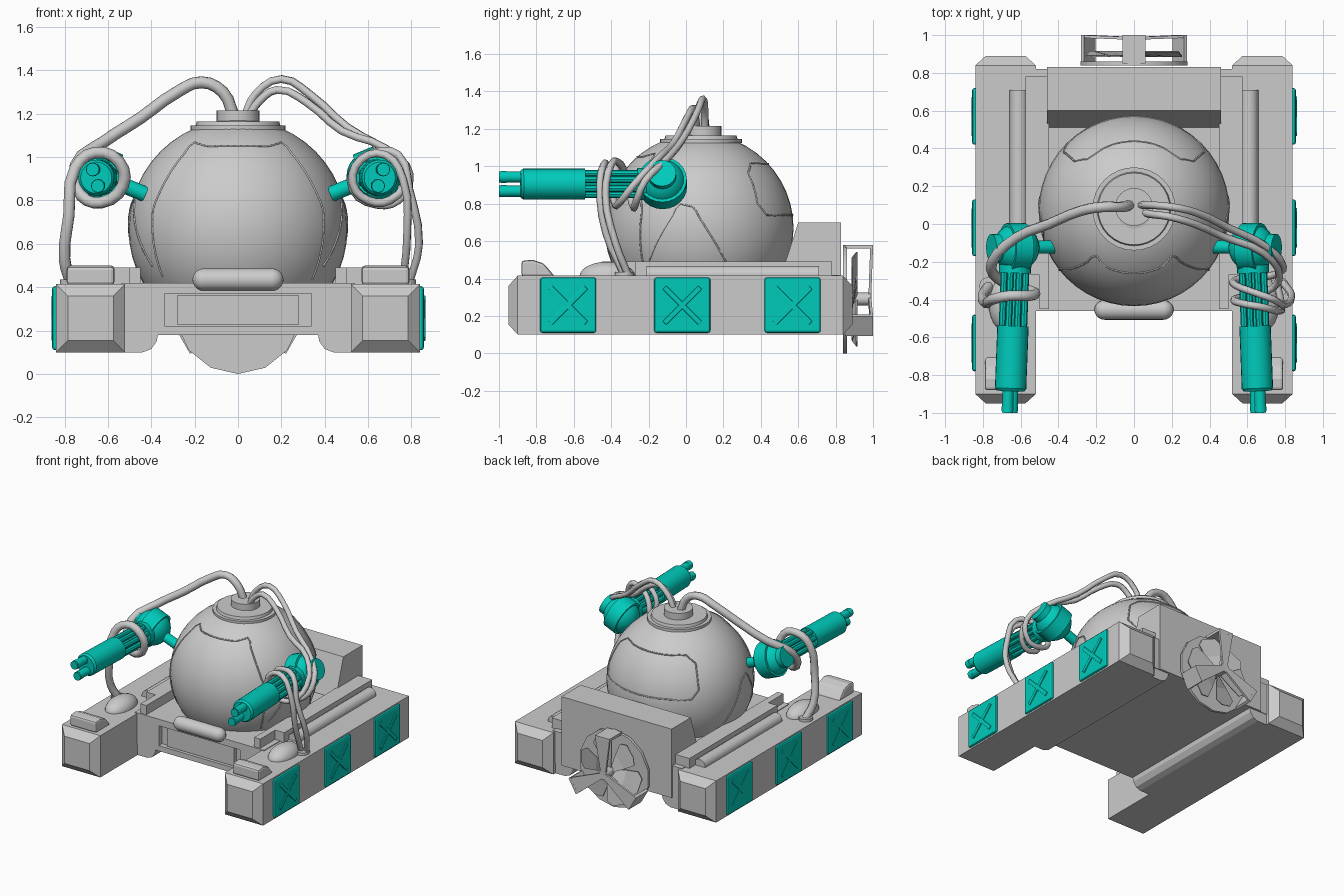
import bpy, bmesh, math
from mathutils import Vector, Matrix

if "Cube" in bpy.data.objects:
    bpy.data.objects.remove(bpy.data.objects["Cube"])

TEAL = bpy.data.materials.new("teal")
TEAL.diffuse_color = (0.0, 0.6, 0.5, 1)
TEAL.use_nodes = True
TEAL.node_tree.nodes["Principled BSDF"].inputs["Base Color"].default_value = TEAL.diffuse_color


def add(name, bm, mat=None, bevel=0, smooth=False):
    bmesh.ops.recalc_face_normals(bm, faces=bm.faces[:])
    me = bpy.data.meshes.new(name)
    bm.to_mesh(me)
    bm.free()
    ob = bpy.data.objects.new(name, me)
    bpy.context.collection.objects.link(ob)
    if mat:
        me.materials.append(mat)
    if bevel:
        m = ob.modifiers.new("bevel", 'BEVEL')
        m.width, m.segments = bevel, 2
    if smooth:
        bpy.ops.object.select_all(action='DESELECT')
        ob.select_set(True)
        bpy.context.view_layer.objects.active = ob
        bpy.ops.object.shade_smooth_by_angle(angle=math.radians(35))
    return ob


def loft(name, rings, **kw):
    bm = bmesh.new()
    vs = [[bm.verts.new(p) for p in r] for r in rings]
    n = len(vs[0])
    for a, b in zip(vs, vs[1:]):
        for i in range(n):
            bm.faces.new((a[i], a[(i + 1) % n], b[(i + 1) % n], b[i]))
    bm.faces.new(vs[0])
    bm.faces.new(vs[-1])
    return add(name, bm, **kw)


def box(name, x, y, z, **kw):
    return loft(name, [[(x[0], v, z[0]), (x[1], v, z[0]), (x[1], v, z[1]), (x[0], v, z[1])] for v in y], **kw)


def side_prism(name, x, yz, **kw):
    return loft(name, [[(v, p, q) for p, q in yz] for v in x], **kw)


def rod(name, a, b, r, n=20, r2=None, **kw):
    a, b = Vector(a), Vector(b)
    bm = bmesh.new()
    rot = (b - a).to_track_quat('Z', 'Y').to_matrix().to_4x4()
    bmesh.ops.create_cone(bm, cap_ends=True, segments=n, radius1=r, radius2=r if r2 is None else r2,
                          depth=(b - a).length, matrix=Matrix.Translation((a + b) / 2) @ rot)
    return add(name, bm, smooth=True, **kw)


def ball(name, c, size, seg=32, cut=None, **kw):
    bm = bmesh.new()
    bmesh.ops.create_uvsphere(bm, u_segments=seg, v_segments=seg // 2, radius=1,
                              matrix=Matrix.Translation(c) @ Matrix.Diagonal((*size, 1)))
    if cut is not None:
        bmesh.ops.bisect_plane(bm, geom=bm.verts[:] + bm.edges[:] + bm.faces[:],
                               plane_co=(0, 0, cut), plane_no=(0, 0, -1), clear_outer=True)
    return add(name, bm, smooth=True, **kw)


def tube(name, pts, r, cyclic=False, res=3, sides=1):
    cu = bpy.data.curves.new(name, 'CURVE')
    cu.dimensions, cu.bevel_depth, cu.bevel_resolution = '3D', r, sides
    cu.resolution_u, cu.use_fill_caps = res, True
    sp = cu.splines.new('BEZIER')
    sp.bezier_points.add(len(pts) - 1)
    for bp, p in zip(sp.bezier_points, pts):
        bp.co = p
        bp.handle_left_type = bp.handle_right_type = 'AUTO'
    sp.use_cyclic_u = cyclic
    ob = bpy.data.objects.new(name, cu)
    bpy.context.collection.objects.link(ob)
    bpy.ops.object.select_all(action='DESELECT')
    ob.select_set(True)
    bpy.context.view_layer.objects.active = ob
    bpy.ops.object.convert(target='MESH')


# centre hull with a recessed front grille
hull = box("hull", (-.54, .54), (-.46, .82), (.18, .42))
cutter = box("grille_cutter", (-.34, .34), (-.6, -.42), (.22, .37))
cutter.hide_render = True
cutter.hide_viewport = True
m = hull.modifiers.new("grille", 'BOOLEAN')
m.object, m.solver = cutter, 'EXACT'
box("grille_panel", (-.28, .28), (-.445, -.41), (.225, .365))
rod("front_cushion", (-.155, -.455, .435), (.155, -.455, .435), .052)
for s in (-1, 1):
    ball("cushion_end", (s * .155, -.455, .435), (.055, .052, .052), 20)
side_prism("engine_box", (-.46, .46), [(.51, .42), (.6, .7), (.83, .7), (.83, .18), (.51, .18)])

# dome body with its top collar
C, R = Vector((0, .07, .67)), .505
ball("dome", C, (R, R, R), 48, cut=.3)
rod("collar_base", (0, .08, 1.11), (0, .08, 1.165), .205, 32, r2=.19)
rod("collar_plate", (0, .08, 1.125), (0, .08, 1.145), .22, 32)
rod("hose_socket", (0, .09, 1.16), (0, .09, 1.215), .1, 24)


# panel seams lying on the dome, given as azimuth and elevation
def seam(name, corners, cyclic=False):
    pts = []
    n = len(corners)
    for i in range(n if cyclic else n - 1):
        (a, e), (a2, e2) = corners[i], corners[(i + 1) % n]
        for k in range(5):
            az, el = math.radians(a + (a2 - a) * k / 5), math.radians(e + (e2 - e) * k / 5)
            pts.append(C + R * Vector((math.sin(az) * math.cos(el), -math.cos(az) * math.cos(el), math.sin(el))))
    tube(name, pts, .005, cyclic, res=2, sides=0)


seam("front_seam", [(-50, -26), (-52, 10), (-40, 52), (-26, 49), (26, 49), (40, 52), (52, 10), (50, -26), (50, -28)])
seam("rear_seam", [(130, 15), (136, 8), (224, 8), (230, 15), (230, 36), (222, 43), (138, 43), (130, 36)], True)
for s in (-1, 1):
    seam("side_seam", [(s * 56, -20), (s * 78, 15), (s * 86, 13), (s * 107, -20), (s * 108, -21)])

for s in (-1, 1):
    # pontoon with tapered ends
    def ring(y, d):
        return [(s * x, y, z) for x, z in ((.52 + d, .1 + d), (.84 - d, .1 + d), (.84 - d, .415 - d), (.52 + d, .415 - d))]
    loft("pontoon", [ring(-.95, .055), ring(-.90, 0), ring(.84, 0), ring(.89, .055)])
    loft("pontoon_fillet", [[(s * x, y, z) for x, z in ((.53, .1), (.44, .1), (.4, .115), (.375, .15), (.365, .2), (.53, .2))]
                            for y in (-.455, .815)])
    # deck steps, side rail, lamp and hose mount
    box("deck_step", sorted((s * .45, s * .5)), (-.45, .78), (.4, .49))
    box("deck_step_outer", sorted((s * .5, s * .575)), (-.27, .78), (.4, .49))
    rod("side_rail", (s * .61, -.21, .42), (s * .61, .71, .42), .048, 16)
    side_prism("lamp", (s * .57, s * .79), [(-.88, .41), (-.88, .495), (-.82, .5), (-.76, .48), (-.7, .41)], bevel=.015)
    ball("hose_mount", (s * .68, -.42, .41), (.09, .15, .08), 24, cut=.35)
    rod("hose_foot", (s * .77, -.33, .41), (s * .77, -.33, .435), .05, 12)
    # teal side plates with a raised cross
    for y in (-.63, -.02, .57):
        box("side_plate", sorted((s * .83, s * .857)), (y - .15, y + .15), (.11, .405), mat=TEAL, bevel=.012)
        for d in (-1, 1):
            bar = box("plate_cross", (-.003, .007), (-.135, .135), (-.014, .014), mat=TEAL, bevel=.003)
            bar.location = (s * .857, y, .257)
            bar.rotation_euler = (d * math.pi / 4, 0, 0)
    # gun: ball joint, mounting peg, barrel cage, barrel and muzzles
    G = Vector((s * .625, -.125, .91))
    ball("gun_ball", G, (.125, .125, .125), 24, mat=TEAL)
    axis = Vector((-s * .92, .02, -.38)).normalized()
    rod("gun_peg", G, G + axis * .215, .036, 14, mat=TEAL)
    rod("gun_band", G - axis * .05, G + axis * .05, .13, 24, mat=TEAL)
    rod("gun_cap", G - axis * .14, G - axis * .05, .075, 20, mat=TEAL)

    def on(y, dx=0, dz=0):
        return Vector((s * (.625 + (-.125 - y) * .038) + dx, y, .905 + dz))
    rod("gun_collar", on(-.19), on(-.26), .085, 20, mat=TEAL)
    rod("gun_core", on(-.2), on(-.56), .04, 14, mat=TEAL)
    for k in range(8):
        a = k * math.pi / 4 + .4
        rod("cage_rod", on(-.25, .062 * math.cos(a), .062 * math.sin(a)),
            on(-.55, .062 * math.cos(a), .062 * math.sin(a)), .018, 8, mat=TEAL)
    rod("gun_barrel", on(-.54), on(-.87), .083, 24, mat=TEAL)
    rod("barrel_tip", on(-.87), on(-.885), .083, 24, r2=.072, mat=TEAL)
    for d in (-1, 1):
        rod("muzzle", on(-.87, d * s * .012, d * .038), on(-1, d * s * .012, d * .038), .03, 14, mat=TEAL)
        rod("muzzle_ring", on(-.96, d * s * .012, d * .038), on(-.99, d * s * .012, d * .038), .032, 14, mat=TEAL)

# hoses from the dome top, looped round each gun and down to the pontoon
tube("left_hose", [(-.02, .1, 1.19), (-.07, .09, 1.3), (-.17, .09, 1.345), (-.28, .07, 1.3), (-.45, 0, 1.18),
                   (-.62, -.07, 1.07), (-.75, -.2, .96), (-.72, -.29, .82), (-.63, -.33, .79), (-.53, -.36, .87),
                   (-.55, -.38, .98), (-.66, -.38, 1.02), (-.75, -.4, .95), (-.78, -.42, .73), (-.8, -.38, .53),
                   (-.77, -.33, .42)], .028, sides=2)
tube("right_hose_a", [(.03, .1, 1.19), (.08, .1, 1.29), (.2, .09, 1.36), (.33, .06, 1.29), (.5, -.02, 1.14),
                      (.7, -.12, 1.02), (.79, -.22, .92), (.74, -.27, .8), (.64, -.28, .78), (.53, -.3, .85),
                      (.55, -.33, .97), (.63, -.36, 1.02), (.74, -.4, 1.01), (.79, -.43, .85), (.835, -.38, .6),
                      (.79, -.31, .42)], .02)
tube("right_hose_b", [(.05, .06, 1.19), (.1, .05, 1.26), (.18, .04, 1.31), (.32, 0, 1.25), (.48, -.07, 1.12),
                      (.68, -.15, 1.04), (.77, -.28, .9), (.7, -.36, .8), (.6, -.38, .8), (.53, -.4, .88),
                      (.57, -.42, .99), (.68, -.44, 1.01), (.76, -.46, .9), (.78, -.43, .65), (.76, -.33, .42)], .02)

# rear fan: backing disc, hub, twisted blades and a three-armed guard
F = Vector((0, 0, .29))
rod("fan_disc", F + Vector((0, .84, 0)), F + Vector((0, .86, 0)), .29, 14)
rod("fan_hub", F + Vector((0, .85, 0)), F + Vector((0, .99, 0)), .035, 12)


def radial(a, r, t, y):
    return F + Vector((r * math.cos(a) - t * math.sin(a), y, r * math.sin(a) + t * math.cos(a)))


for k in range(6):
    a = k * math.pi / 3 + .2
    loft("fan_blade", [[radial(a, r, -w, .885), radial(a, r, w, .91), radial(a, r, w, .916), radial(a, r, -w, .891)]
                       for r, w in ((.02, .02), (.12, .06), (.21, .09), (.25, .05))])
for k in range(3):
    a = math.pi / 2 + k * math.tau / 3
    for name, quad in (("guard_strut", ((.27, .85), (.29, .85), (.29, 1.0), (.27, 1.0))),
                       ("guard_arm", ((.0, .975), (.28, .985), (.28, 1.0), (.0, .99)))):
        loft(name, [[radial(a, r, t * (.3 if r == 0 else 1), y) for r, y in quad] for t in (-.06, .06)])
